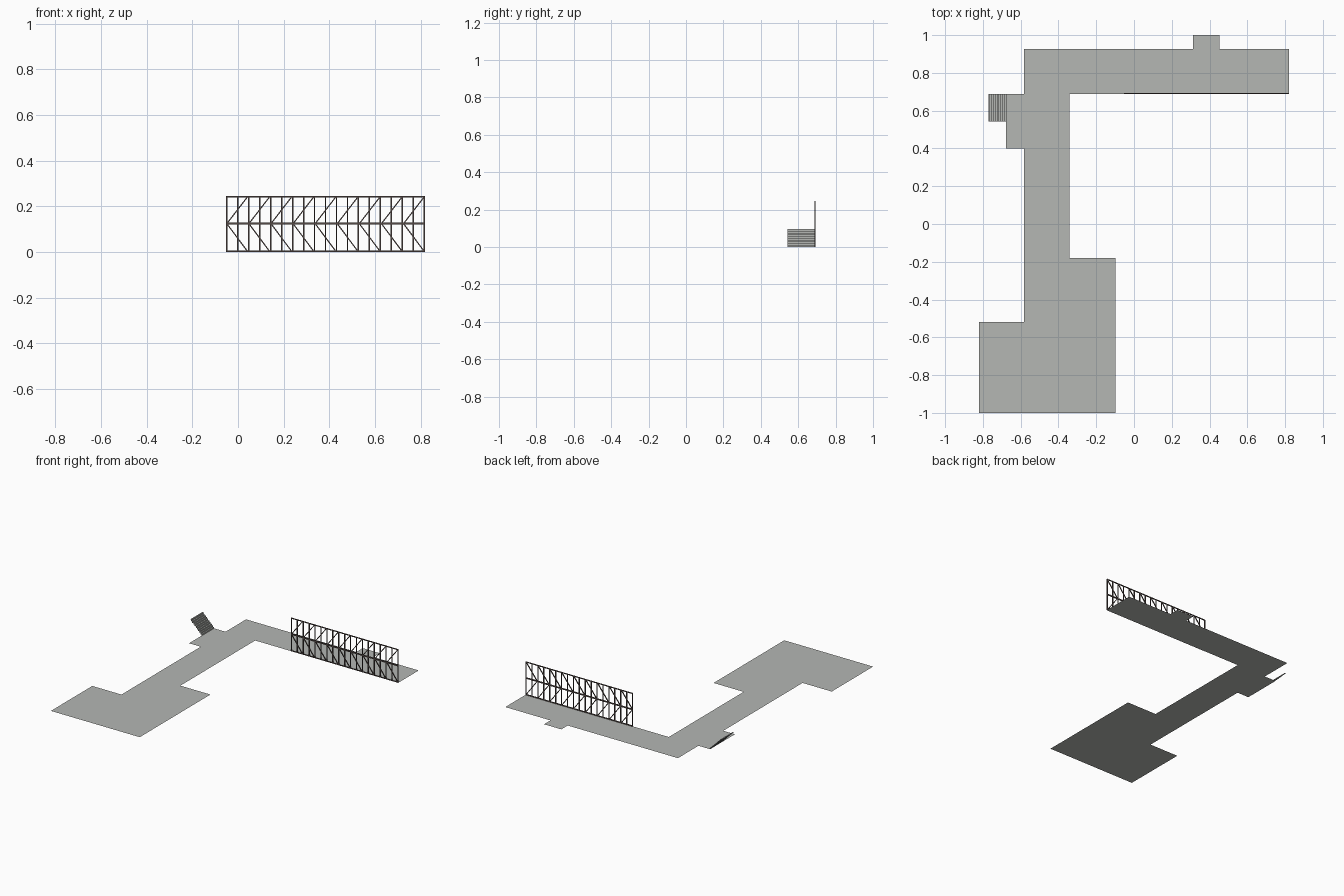
import bpy, bmesh, math
from mathutils import Vector, Matrix

if "Cube" in bpy.data.objects:
    bpy.data.objects.remove(bpy.data.objects["Cube"])


def material(name, rgb):
    m = bpy.data.materials.new(name)
    m.diffuse_color = (*rgb, 1)
    m.use_nodes = True
    m.node_tree.nodes["Principled BSDF"].inputs["Base Color"].default_value = m.diffuse_color
    return m


GREY = material("concrete grey", (0.46, 0.475, 0.455))
DARK = material("dark brown metal", (0.09, 0.068, 0.062))


def finish(name, bm, mat):
    me = bpy.data.meshes.new(name)
    bm.to_mesh(me)
    bm.free()
    me.materials.append(mat)
    ob = bpy.data.objects.new(name, me)
    bpy.context.collection.objects.link(ob)
    return ob


# floor: one flat sheet
outline = [(-.82, -1), (-.098, -1), (-.098, -.18), (-.342, -.18), (-.342, .688),
           (.82, .688), (.82, .926), (.453, .926), (.453, 1), (.313, 1),
           (.313, .926), (-.583, .926), (-.583, .688), (-.678, .688),
           (-.678, .40), (-.583, .40), (-.583, -.52), (-.82, -.52)]
bm = bmesh.new()
bm.faces.new([bm.verts.new((x, y, 0)) for x, y in outline])
finish("floor", bm, GREY)

# stairs: open folded sheet of risers and treads climbing towards -x
STEPS, X0, RUN, RISE = 10, -.676, .0095, .0095
profile = [(X0, 0)]
for i in range(STEPS):
    profile += [(X0 - i * RUN, (i + 1) * RISE), (X0 - (i + 1) * RUN, (i + 1) * RISE)]
bm = bmesh.new()
rows = [[bm.verts.new((x, y, z)) for y in (.543, .688)] for x, z in profile]
for a, b in zip(rows, rows[1:]):
    bm.faces.new((a[0], a[1], b[1], b[0]))
finish("stairs", bm, GREY)

# framed screen along the inner edge of the upper walkway
XL, XR, Y, H, BAYS = -.052, .819, .69, .245, 9
MID = H / 2 + .002


def bar(bm, a, b, w):
    a, b = Vector((a[0], Y, a[1])), Vector((b[0], Y, b[1]))
    d = b - a
    rot = Matrix.Rotation(-math.atan2(d.z, d.x), 4, 'Y')
    bmesh.ops.create_cube(bm, size=1, matrix=Matrix.Translation((a + b) / 2) @ rot
                          @ Matrix.Diagonal((d.length, .006, w, 1)))


bay = (XR - XL) / BAYS
posts, rails, braces = bmesh.new(), bmesh.new(), bmesh.new()
for i in range(BAYS * 2 + 1):
    x = XL + .003 + i * (XR - XL - .006) / (BAYS * 2)
    bar(posts, (x, 0), (x, H), .006)
for z, w in ((.003, .006), (MID, .009), (H - .003, .006)):
    bar(rails, (XL, z), (XR, z), w)
for i in range(BAYS):
    x = XL + i * bay
    bar(braces, (x + .003, MID), (x + bay - .003, H - .003), .005)
    bar(braces, (x + .003, MID), (x + bay - .003, .003), .005)
finish("screen_posts", posts, DARK)
finish("screen_rails", rails, DARK)
finish("screen_braces", braces, DARK)
